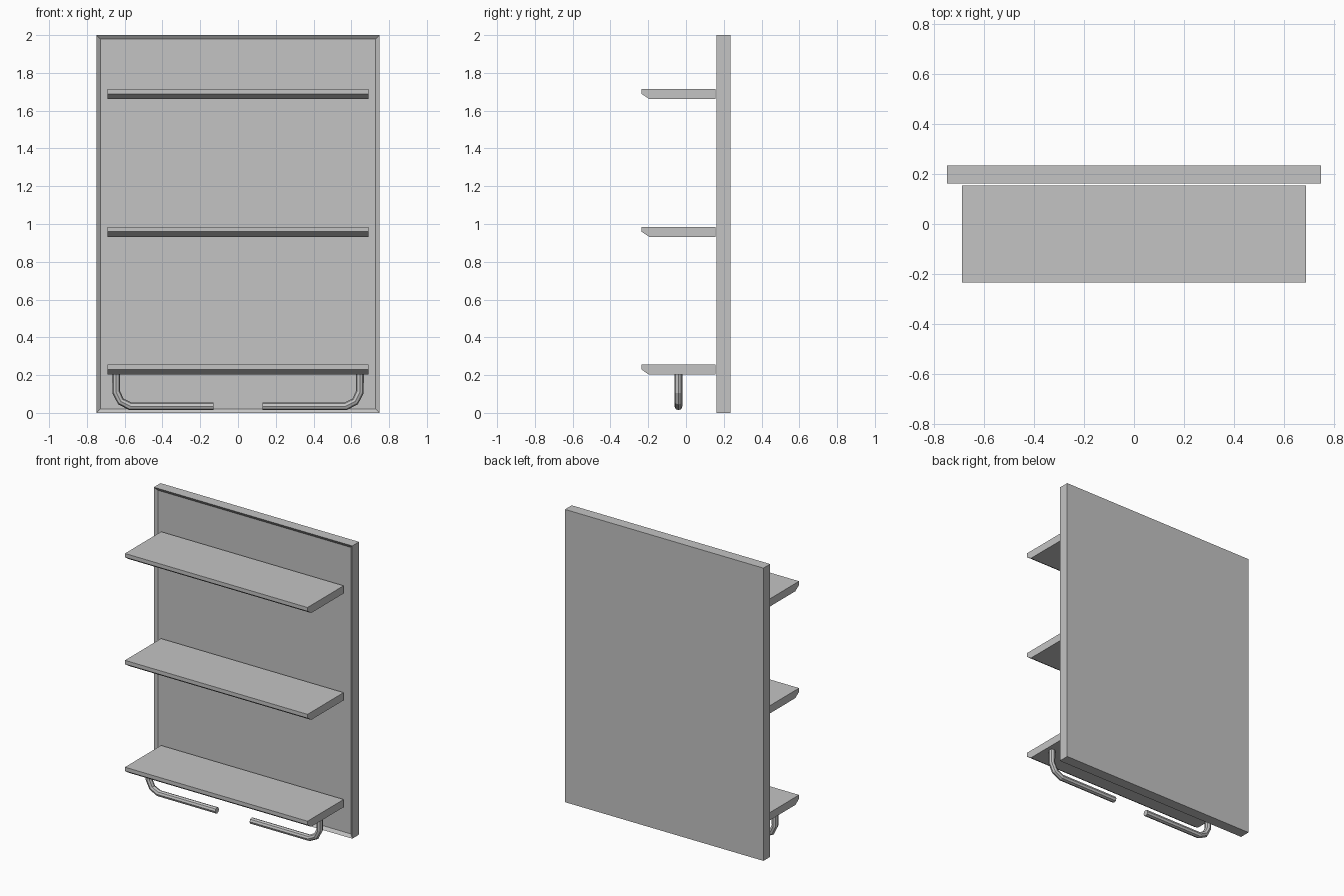
import bpy
import bmesh

cube = bpy.data.objects.get("Cube")
if cube:
    bpy.data.objects.remove(cube, do_unlink=True)

# One plain grey for everything
grey = bpy.data.materials.new("plain_grey")
grey.use_nodes = True
grey.diffuse_color = (0.55, 0.55, 0.55, 1)
grey.node_tree.nodes["Principled BSDF"].inputs["Base Color"].default_value = grey.diffuse_color


def add_mesh(name, mesh):
    mesh.materials.clear()
    mesh.materials.append(grey)
    obj = bpy.data.objects.new(name, mesh)
    bpy.context.collection.objects.link(obj)
    return obj


def extrude_x(name, profile, half_width, edit=None):
    """Extrude a closed (y, z) profile across x."""
    bm = bmesh.new()
    face = bm.faces.new([bm.verts.new((-half_width, y, z)) for y, z in profile])
    result = bmesh.ops.extrude_face_region(bm, geom=[face], use_keep_orig=True)
    moved = [v for v in result["geom"] if isinstance(v, bmesh.types.BMVert)]
    bmesh.ops.translate(bm, verts=moved, vec=(2 * half_width, 0, 0))
    bmesh.ops.recalc_face_normals(bm, faces=bm.faces)
    if edit:
        edit(bm)
    mesh = bpy.data.meshes.new(name)
    bm.to_mesh(mesh)
    bm.free()
    return add_mesh(name, mesh)


def recess_front(bm):
    """Sink the front face inside a narrow rim."""
    bm.normal_update()
    front = [f for f in bm.faces if f.normal.y < -0.9]
    bmesh.ops.inset_region(bm, faces=front, thickness=0.03)
    bmesh.ops.translate(bm, verts=front[0].verts, vec=(0, 0.015, 0))


# Back board with its shallow recessed front
extrude_x("back_board", [(0.162, 0), (0.235, 0), (0.235, 2), (0.162, 2)], 0.75, recess_front)

# Three shelves, chamfered under the front edge
for name, top in (("lower_shelf", 0.255), ("middle_shelf", 0.985), ("upper_shelf", 1.715)):
    extrude_x(name, [(-0.235, top), (0.155, top), (0.155, top - 0.053),
                     (-0.195, top - 0.053), (-0.235, top - 0.026)], 0.69)


def add_rail(name, side):
    """Bent eight-sided tube hanging under the lower shelf."""
    path = [(0.645, 0.204), (0.645, 0.11), (0.62, 0.06), (0.57, 0.035), (0.13, 0.035)]
    curve = bpy.data.curves.new(name + "_path", "CURVE")
    curve.dimensions = "3D"
    curve.bevel_depth = 0.021
    curve.bevel_resolution = 2
    curve.use_fill_caps = True
    spline = curve.splines.new("POLY")
    spline.points.add(len(path) - 1)
    spline.use_smooth = False
    for point, (x, z) in zip(spline.points, path):
        point.co = (side * x, -0.04, z, 1)
    helper = bpy.data.objects.new(name + "_path", curve)
    bpy.context.collection.objects.link(helper)
    graph = bpy.context.evaluated_depsgraph_get()
    mesh = bpy.data.meshes.new_from_object(helper.evaluated_get(graph))
    bpy.data.objects.remove(helper, do_unlink=True)
    for poly in mesh.polygons:
        poly.use_smooth = False
    mesh.name = name
    add_mesh(name, mesh)


# Pair of towel rails
for name, side in (("left_rail", 1), ("right_rail", -1)):
    add_rail(name, side)
